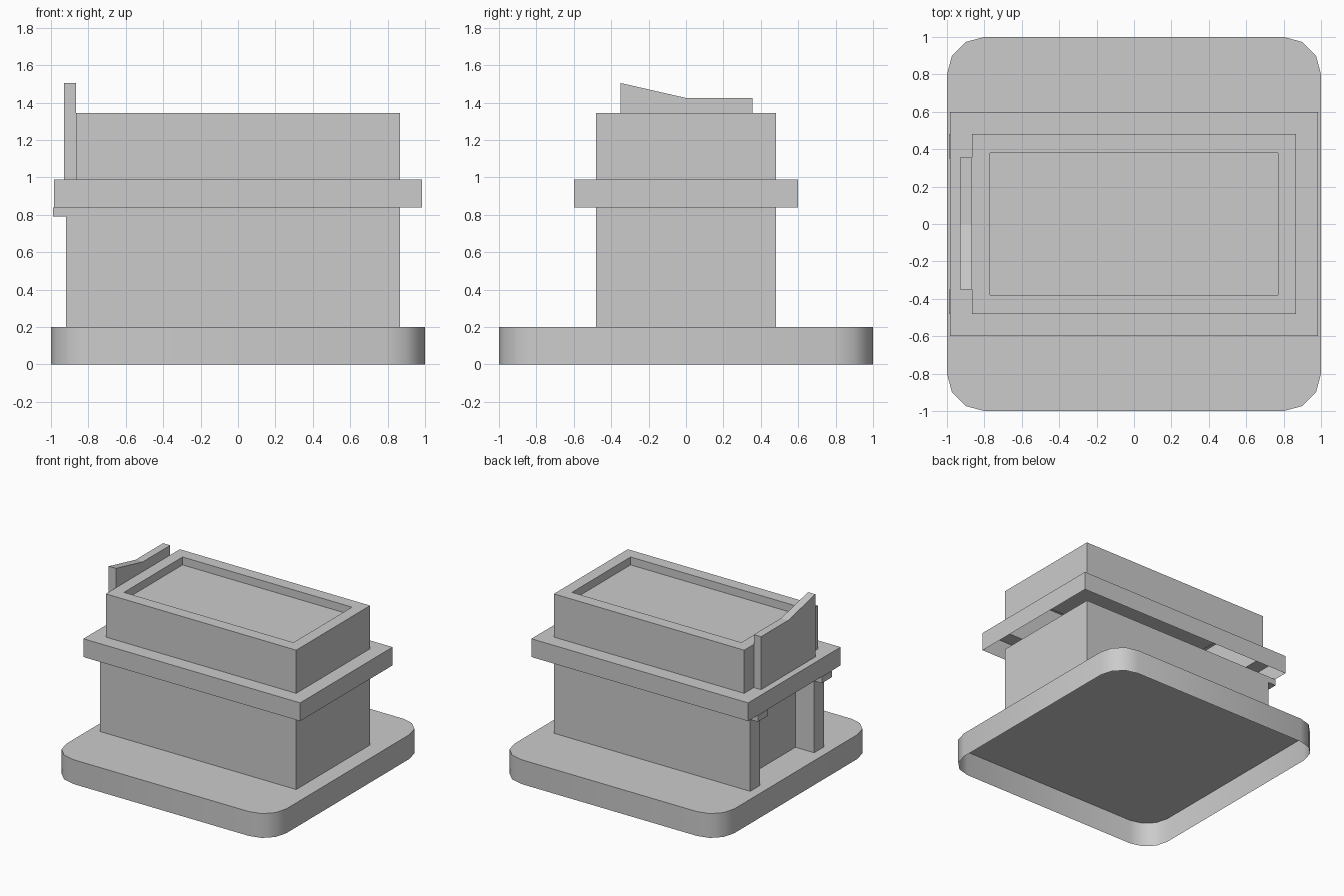
import bpy, bmesh, math

if "Cube" in bpy.data.objects:
    bpy.data.objects.remove(bpy.data.objects["Cube"])


def loft(name, loops, cap_top=False, cap_bottom=False):
    """Join equal-length 3D loops with quads, optionally closing the ends."""
    bm = bmesh.new()
    rings = [[bm.verts.new(p) for p in loop] for loop in loops]
    n = len(rings[0])
    for a, b in zip(rings, rings[1:]):
        for i in range(n):
            j = (i + 1) % n
            bm.faces.new((a[i], a[j], b[j], b[i]))
    if cap_top:
        bm.faces.new(rings[-1])
    if cap_bottom:
        bm.faces.new(rings[0][::-1])
    mesh = bpy.data.meshes.new(name)
    bm.to_mesh(mesh)
    bm.free()
    obj = bpy.data.objects.new(name, mesh)
    bpy.context.collection.objects.link(obj)
    return obj


def at_z(outline, z):
    return [(x, y, z) for x, y in outline]


def rect(x0, x1, y0, y1):
    return [(x0, y0), (x1, y0), (x1, y1), (x0, y1)]


def centred(hx, hy, z):
    return at_z(rect(-hx, hx, -hy, hy), z)


# Base slab: rounded square, open underneath
outline = []
for k, (sx, sy) in enumerate([(1, 1), (-1, 1), (-1, -1), (1, -1)]):
    for s in range(4):
        a = math.radians(90 * k + 30 * s)
        outline.append((sx * 0.8 + 0.2 * math.cos(a), sy * 0.8 + 0.2 * math.sin(a)))
base = loft("base_slab", [at_z(outline, 0), at_z(outline, 0.2)], cap_top=True)
bpy.context.view_layer.objects.active = base
base.select_set(True)
bpy.ops.object.shade_smooth_by_angle(angle=math.radians(40))
base.select_set(False)

# Pedestal with a recess between two posts on its left side
pedestal = [(-0.92, -0.48), (0.865, -0.48), (0.865, 0.48), (-0.92, 0.48),
            (-0.92, 0.35), (-0.75, 0.35), (-0.75, -0.35), (-0.92, -0.35)]
loft("pedestal", [at_z(pedestal, 0.2), at_z(pedestal, 0.84)])

# Small brackets above the posts
for label, y0, y1 in (("front", -0.48, -0.35), ("back", 0.35, 0.48)):
    foot = rect(-0.99, -0.92, y0, y1)
    loft(label + "_bracket", [at_z(foot, 0.79), at_z(foot, 0.84)], True, True)

# Collar: open skirt with a flat ledge
loft("collar", [centred(0.985, 0.6, 0.84), centred(0.985, 0.6, 0.99),
                centred(0.865, 0.48, 0.99)])

# Upper box with a shallow sunken top
loft("upper_box", [centred(0.865, 0.48, 0.99), centred(0.865, 0.48, 1.345),
                   centred(0.77, 0.38, 1.345), centred(0.77, 0.38, 1.28)], cap_top=True)

# Side panel with a sloped top edge
panel = [(-0.35, 0.99), (0.355, 0.99), (0.355, 1.425), (0, 1.425), (-0.35, 1.505)]
loft("side_panel", [[(x, y, z) for y, z in panel] for x in (-0.93, -0.865)], True, True)
